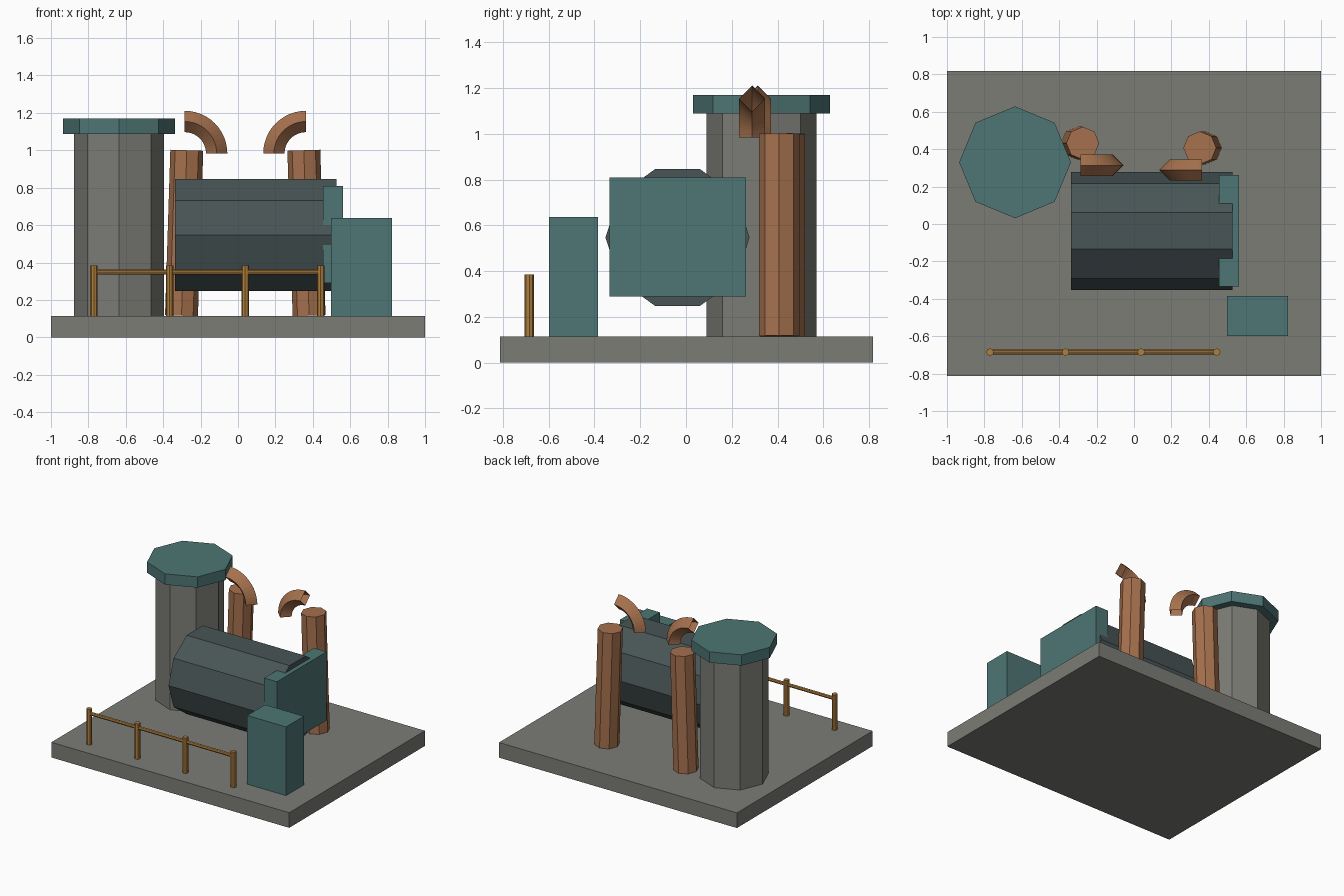
import bpy, bmesh, math

if "Cube" in bpy.data.objects:
    bpy.data.objects.remove(bpy.data.objects["Cube"])


def material(name, rgb):
    m = bpy.data.materials.new(name)
    m.diffuse_color = (*rgb, 1)
    m.use_nodes = True
    m.node_tree.nodes["Principled BSDF"].inputs["Base Color"].default_value = m.diffuse_color
    return m


CONCRETE = material("concrete", (0.20, 0.20, 0.18))
DARK_STEEL = material("dark_steel", (0.065, 0.09, 0.092))
TEAL = material("teal_paint", (0.075, 0.18, 0.175))
COPPER = material("copper", (0.38, 0.165, 0.075))
BRASS = material("brass", (0.43, 0.21, 0.045))


def finish(name, mat):
    o = bpy.context.object
    o.name = name
    o.data.materials.append(mat)
    return o


def box(name, lo, hi, mat):
    mid = [(a + b) / 2 for a, b in zip(lo, hi)]
    bpy.ops.mesh.primitive_cube_add(size=1, location=mid)
    o = finish(name, mat)
    o.scale = [b - a for a, b in zip(lo, hi)]
    return o


def cylinder(name, sides, r, depth, loc, mat, tilt=0):
    bpy.ops.mesh.primitive_cylinder_add(vertices=sides, radius=r, depth=depth,
                                        location=loc, rotation=(0, tilt, 0))
    return finish(name, mat)


def elbow(name, centre, side, mat, major=0.171, r=0.057, steps=12):
    """Open quarter bend with a diamond section, from the top down towards +side x."""
    bm = bmesh.new()
    rings = []
    for i in range(steps + 1):
        a = math.pi / 2 * i / steps
        ring = []
        for dr, dy in ((r, 0), (0, r), (-r, 0), (0, -r)):
            d = major + dr
            ring.append(bm.verts.new((side * d * math.sin(a), dy, d * math.cos(a))))
        rings.append(ring)
    for p, q in zip(rings, rings[1:]):
        for k in range(4):
            n = (k + 1) % 4
            bm.faces.new((p[k], p[n], q[n], q[k]))
    bmesh.ops.recalc_face_normals(bm, faces=bm.faces)
    me = bpy.data.meshes.new(name)
    bm.to_mesh(me)
    bm.free()
    me.materials.append(mat)
    o = bpy.data.objects.new(name, me)
    o.location = centre
    bpy.context.collection.objects.link(o)


# Base slab
box("base_slab", (-1, -0.813, 0), (1, 0.817, 0.115), CONCRETE)

# Octagonal tower with overhanging cap
cylinder("tower", 8, 0.24, 0.99, (-0.636, 0.33, 0.60), CONCRETE)
cylinder("tower_cap", 8, 0.299, 0.082, (-0.636, 0.33, 1.129), TEAL)

# Ten-sided horizontal drum with its end plate
cylinder("boiler_drum", 10, 0.315, 0.865, (0.095, -0.037, 0.547), DARK_STEEL, math.pi / 2)
box("end_plate", (0.455, -0.335, 0.29), (0.562, 0.262, 0.81), TEAL)

# Control cabinet
box("control_cabinet", (0.496, -0.598, 0.115), (0.823, -0.384, 0.637), TEAL)

# Leaning stacks and the bends near their tops, on both sides of x = 0.039
for label, side, y in (("left", -1, 0.432), ("right", 1, 0.407)):
    cylinder(label + "_stack", 8, 0.088, 0.885, (0.039 + side * 0.327, y, 0.558),
             COPPER, -side * 0.032)
    elbow(label + "_pipe_bend", (0.039 + side * 0.324, y - 0.118, 0.983), -side, COPPER)

# Railing
for i in range(4):
    cylinder(f"rail_post_{i + 1}", 8, 0.02, 0.27, (-0.77 + i * 0.404, -0.685, 0.25), BRASS)
cylinder("hand_rail", 8, 0.013, 1.212, (-0.164, -0.685, 0.349), BRASS, math.pi / 2)
